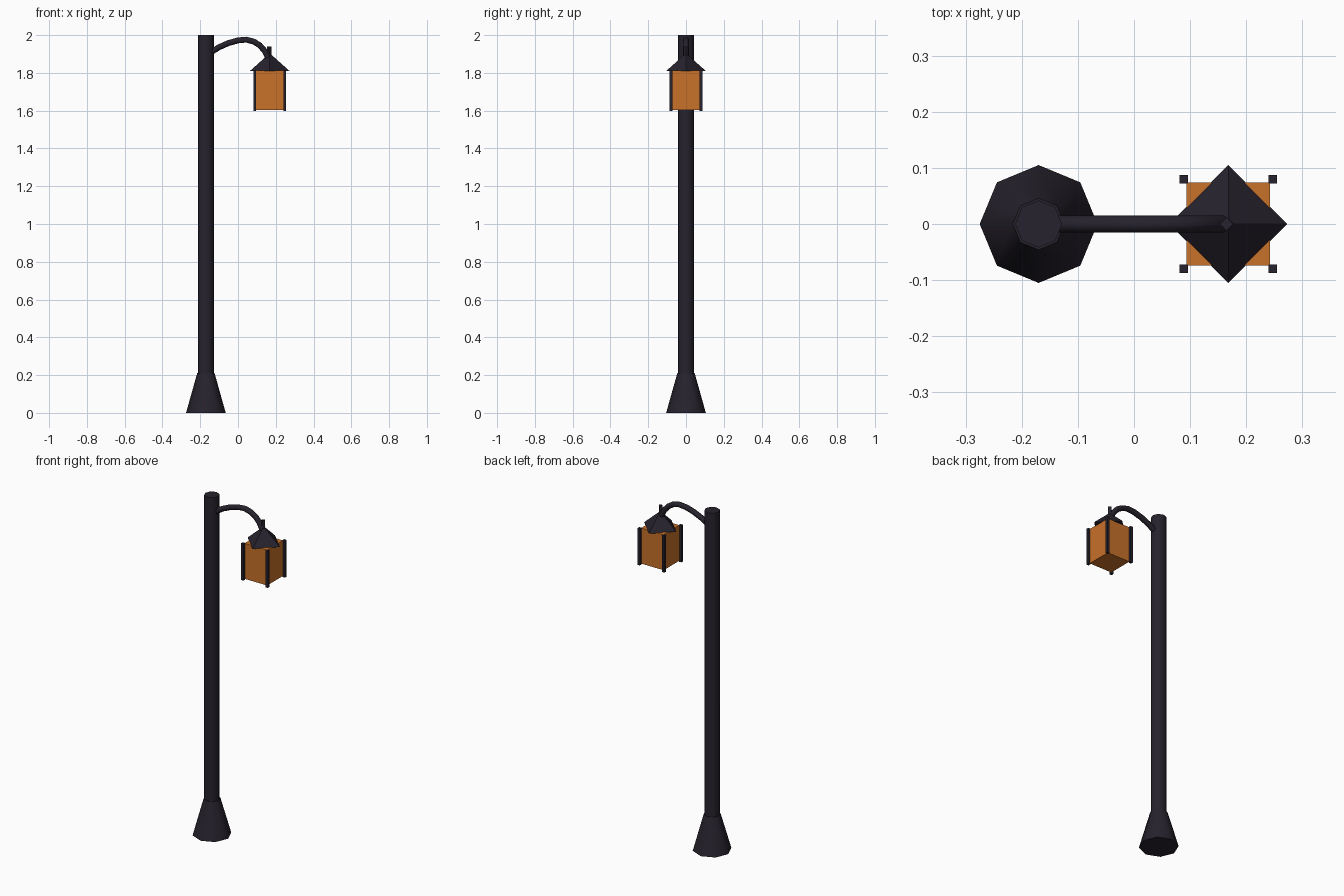
import bpy
from math import pi, radians

if "Cube" in bpy.data.objects:
    bpy.data.objects.remove(bpy.data.objects["Cube"])

POLE_X, LAMP_X = -0.17, 0.168


def material(name, rgb):
    m = bpy.data.materials.new(name)
    m.diffuse_color = (*rgb, 1)
    m.use_nodes = True
    m.node_tree.nodes["Principled BSDF"].inputs["Base Color"].default_value = m.diffuse_color
    return m


METAL = material("dark_metal", (0.02, 0.016, 0.026))
GLASS = material("amber_glass", (0.58, 0.165, 0.023))


def finish(name, mat, smooth=False):
    ob = bpy.context.object
    ob.name = name
    ob.data.materials.append(mat)
    if smooth:
        bpy.ops.object.shade_smooth_by_angle(angle=radians(50))
    return ob


def frustum(name, x, z0, z1, r0, r1, sides, smooth=False):
    bpy.ops.mesh.primitive_cone_add(vertices=sides, radius1=r0, radius2=r1,
                                    depth=z1 - z0, location=(x, 0, (z0 + z1) / 2))
    return finish(name, METAL, smooth)


def box(name, x, y, z0, z1, width, mat):
    bpy.ops.mesh.primitive_cube_add(size=1, location=(x, y, (z0 + z1) / 2))
    bpy.context.object.scale = (width, width, z1 - z0)
    return finish(name, mat)


# Post and flared foot
frustum("pole", POLE_X, 0, 2.0, 0.042, 0.042, 8, True)
frustum("base", POLE_X, 0, 0.21, 0.105, 0.046, 8, True)

# Curved arm from the pole to the lantern
path = [(-0.145, 1.908), (-0.10, 1.936), (-0.05, 1.958), (0.0, 1.972), (0.045, 1.976),
        (0.085, 1.965), (0.115, 1.946), (0.14, 1.918), (0.158, 1.882)]
curve = bpy.data.curves.new("arm", 'CURVE')
curve.dimensions = '3D'
curve.bevel_depth = 0.0155
curve.bevel_resolution = 2
curve.use_fill_caps = True
spline = curve.splines.new('POLY')
spline.points.add(len(path) - 1)
for p, (x, z) in zip(spline.points, path):
    p.co = (x, 0, z, 1)
arm = bpy.data.objects.new("arm", curve)
bpy.context.collection.objects.link(arm)
bpy.ops.object.select_all(action='DESELECT')
arm.select_set(True)
bpy.context.view_layer.objects.active = arm
bpy.ops.object.convert(target='MESH')
finish("arm", METAL, True)

# Lantern: glass box, diamond-turned roof, finial
box("lantern_glass", LAMP_X, 0, 1.603, 1.812, 0.148, GLASS)
frustum("lantern_roof", LAMP_X, 1.81, 1.895, 0.105, 0.010, 4)
frustum("lantern_finial", LAMP_X - 0.003, 1.87, 1.94, 0.012, 0.012, 4)

# Four corner bars
for sx in (-1, 1):
    for sy in (-1, 1):
        box("lantern_bar", LAMP_X + sx * 0.0795, sy * 0.0795, 1.597, 1.814, 0.015, METAL)
